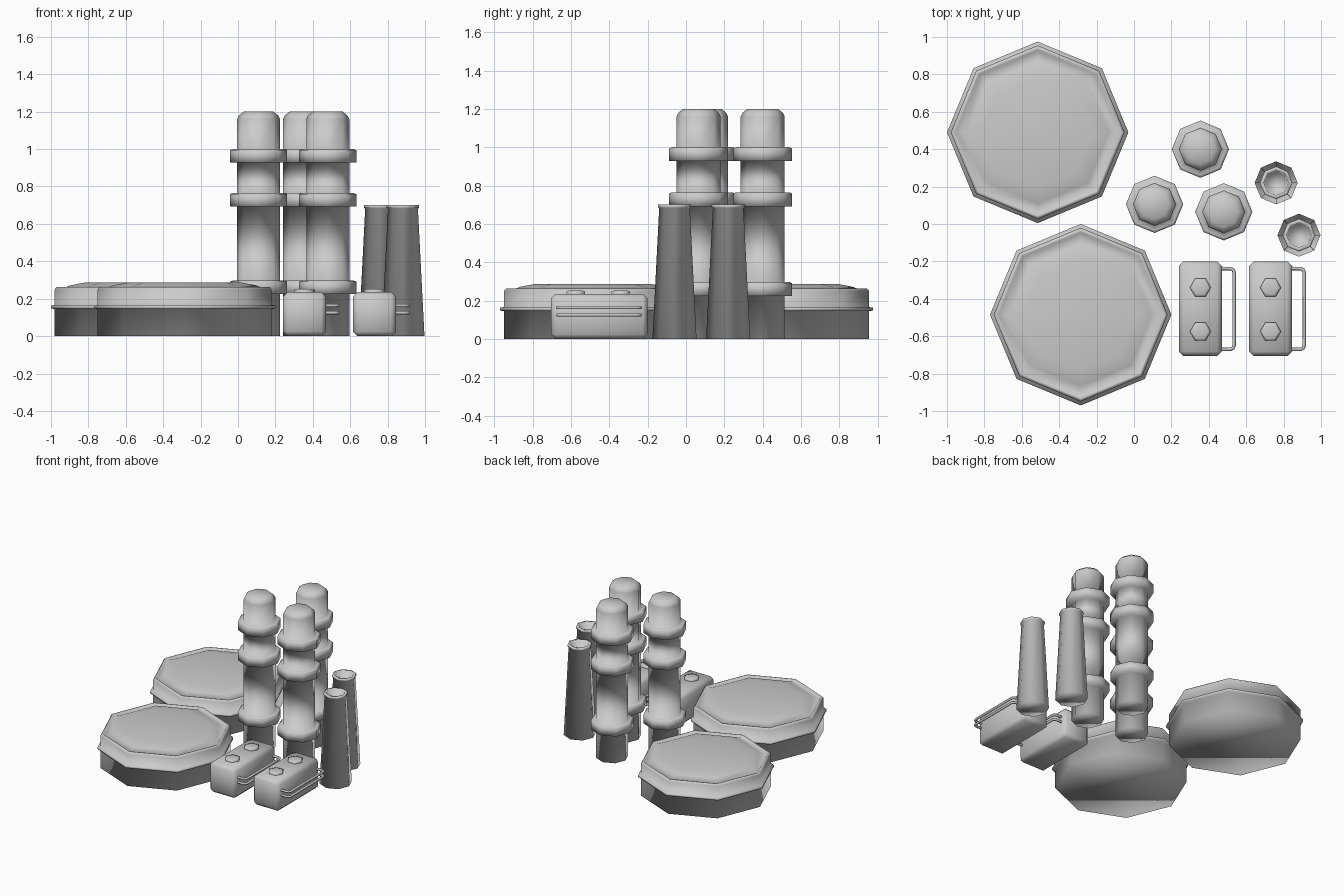
import bpy, bmesh, math

if "Cube" in bpy.data.objects:
    bpy.data.objects.remove(bpy.data.objects["Cube"])

steel = bpy.data.materials.new("plant_grey")
steel.diffuse_color = (0.6, 0.6, 0.6, 1)
steel.use_nodes = True
steel.node_tree.nodes["Principled BSDF"].inputs["Base Color"].default_value = steel.diffuse_color


def finish(name, bm, loc):
    bmesh.ops.recalc_face_normals(bm, faces=bm.faces)
    me = bpy.data.meshes.new(name)
    bm.to_mesh(me)
    bm.free()
    for p in me.polygons:
        p.use_smooth = True
    me.materials.append(steel)
    ob = bpy.data.objects.new(name, me)
    ob.location = loc
    bpy.context.collection.objects.link(ob)
    return ob


def lathe(name, profile, loc, sides=8):
    """Closed turned body: rings of (radius, z) with a flat cap at each end."""
    bm = bmesh.new()
    rings = []
    for r, z in profile:
        rings.append([bm.verts.new((r * math.cos(2 * math.pi * i / sides),
                                    r * math.sin(2 * math.pi * i / sides), z))
                      for i in range(sides)])
    for a, b in zip(rings, rings[1:]):
        for i in range(sides):
            j = (i + 1) % sides
            bm.faces.new((a[i], a[j], b[j], b[i]))
    bm.faces.new(rings[0][::-1])
    bm.faces.new(rings[-1])
    return finish(name, bm, loc)


# Wide storage tanks with a side rib and a grooved, slightly domed lid
tank = [(.465, 0), (.465, .145), (.485, .148), (.485, .163), (.465, .166),
        (.465, .25), (.455, .262), (.445, .262), (.435, .25),
        (.38, .272), (.30, .287)]
for i, (x, y) in enumerate([(-.515, .49), (-.285, -.485)]):
    lathe(f"storage_tank_{i + 1}", tank, (x, y, 0))

# Tall columns with three collars and a rounded cap
column = [(.115, 0)]
for lo, hi in [(.225, .297), (.692, .765), (.928, 1.0)]:
    column += [(.115, lo), (.153, lo), (.153, hi - .006), (.138, hi), (.115, hi)]
column += [(.115, 1.16), (.105, 1.18), (.08, 1.2)]
for i, (x, y) in enumerate([(.11, .105), (.355, .4), (.48, .065)]):
    lathe(f"column_{i + 1}", column, (x, y, 0))

# Tapered chimneys with a lip and a hollow top
stack = [(.115, 0), (.08, .682), (.087, .686), (.087, .7),
         (.066, .7), (.06, .64)]
for i, (x, y) in enumerate([(.76, .22), (.882, -.06)]):
    lathe(f"chimney_{i + 1}", stack, (x, y, 0))

# Machine boxes with hexagonal caps and side pipes
for i, cx in enumerate([.355, .73]):
    bm = bmesh.new()
    bmesh.ops.create_cube(bm, size=1)
    bmesh.ops.scale(bm, vec=(.23, .505, .235), verts=bm.verts)
    bmesh.ops.bevel(bm, geom=bm.edges[:], offset=.024, segments=1, affect='EDGES')
    finish(f"machine_box_{i + 1}", bm, (cx, -.453, .1175))

    for k, y in enumerate([-.34, -.575]):
        lathe(f"box_{i + 1}_cap_{k + 1}",
              [(.056, .22), (.056, .247), (.04, .252)], (cx, y, 0), 6)

    for k, z in enumerate([.125, .163]):
        cu = bpy.data.curves.new(f"box_{i + 1}_pipe_{k + 1}", 'CURVE')
        cu.dimensions = '3D'
        cu.bevel_depth = .0095
        cu.bevel_resolution = 1
        x0, x1, y0, y1, c = cx + .10, cx + .18, -.67, -.238, .02
        pts = [(x0, y0), (x1 - c, y0), (x1 - .006, y0 + .006), (x1, y0 + c),
               (x1, y1 - c), (x1 - .006, y1 - .006), (x1 - c, y1), (x0, y1)]
        sp = cu.splines.new('POLY')
        sp.points.add(len(pts) - 1)
        for p, (x, y) in zip(sp.points, pts):
            p.co = (x, y, z, 1)
        sp.use_smooth = True
        cu.materials.append(steel)
        bpy.context.collection.objects.link(bpy.data.objects.new(cu.name, cu))
